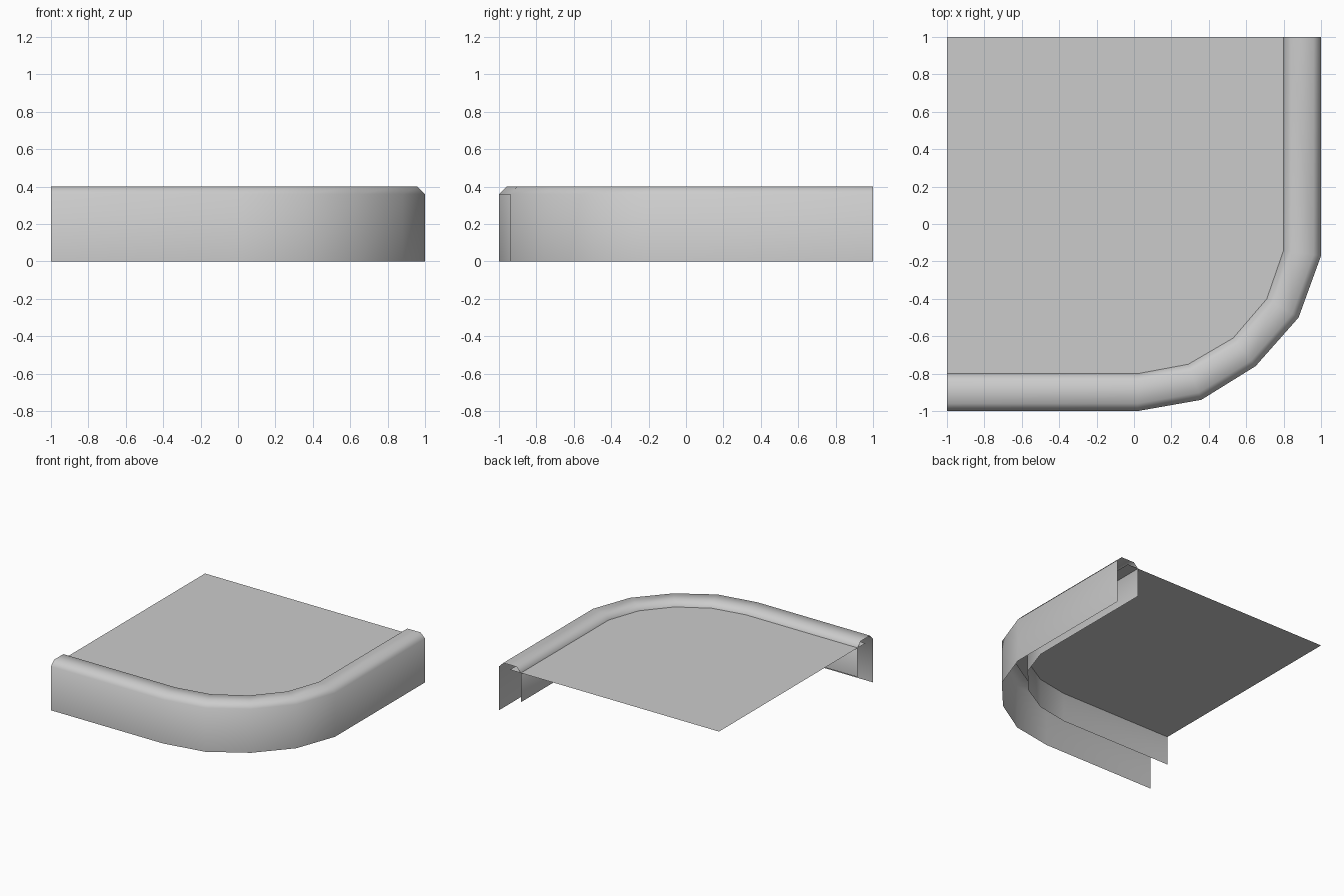
import bpy
import bmesh
from mathutils import Vector

cube = bpy.data.objects.get("Cube")
if cube:
    bpy.data.objects.remove(cube, do_unlink=True)

# Single flat colour
grey = bpy.data.materials.new("light_grey")
grey.use_nodes = True
colour = (0.6, 0.6, 0.6, 1)
grey.diffuse_color = colour
grey.node_tree.nodes["Principled BSDF"].inputs["Base Color"].default_value = colour

# Plan outlines of the kerb's outer and inner edges
OUTER = [(-1, -1), (0.02, -1), (0.36, -0.94), (0.65, -0.76),
         (0.88, -0.5), (1, -0.17), (1, 1)]
INNER = [(-1, -0.8), (0.02, -0.8), (0.29, -0.75), (0.53, -0.61),
         (0.71, -0.4), (0.8, -0.14), (0.8, 1)]
FLOOR_Z = 0.36

# Kerb section: fraction across from outer to inner edge, and height
SECTION = [(0, 0), (0, FLOOR_Z), (0.2, 0.4), (0.8, 0.4), (1, FLOOR_Z), (1, 0.12)]


def outline(t, z):
    """Plan outline at fraction t across the kerb, at height z."""
    return [Vector((*o, z)).lerp(Vector((*i, z)), t) for o, i in zip(OUTER, INNER)]


def finish(name, bm, smooth):
    mesh = bpy.data.meshes.new(name)
    for face in bm.faces:
        face.smooth = smooth
    bm.to_mesh(mesh)
    bm.free()
    mesh.materials.append(grey)
    obj = bpy.data.objects.new(name, mesh)
    bpy.context.collection.objects.link(obj)
    return obj


# Kerb: open section swept round the corner
bm = bmesh.new()
rows = [[bm.verts.new(p) for p in outline(t, z)] for t, z in SECTION]
for low, high in zip(rows, rows[1:]):
    for k in range(len(low) - 1):
        bm.faces.new((low[k], low[k + 1], high[k + 1], high[k]))
finish("kerb", bm, True)

# Floor: flat sheet tucked under the middle of the kerb
bm = bmesh.new()
edge = outline(0.5, FLOOR_Z) + [Vector((-1, 1, FLOOR_Z))]
bm.faces.new([bm.verts.new(p) for p in edge])
finish("floor", bm, False)
